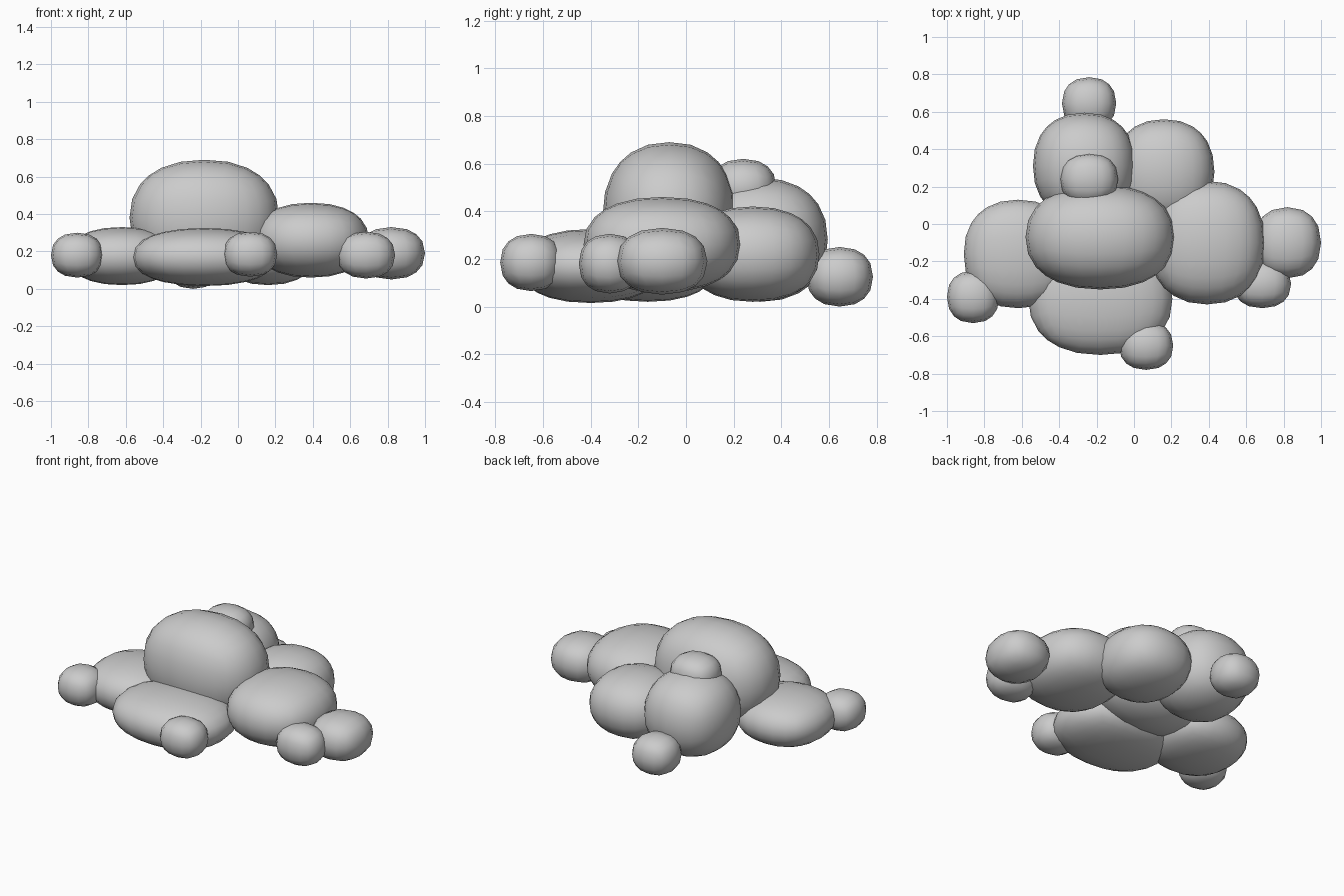
import bpy, bmesh
from mathutils import Vector

if "Cube" in bpy.data.objects:
    bpy.data.objects.remove(bpy.data.objects["Cube"], do_unlink=True)

grey = bpy.data.materials.new("soft grey")
grey.use_nodes = True
COLOUR = (0.6, 0.6, 0.6, 1)
grey.diffuse_color = COLOUR
grey.node_tree.nodes["Principled BSDF"].inputs["Base Color"].default_value = COLOUR


def puff(name, centre, radii, cuts=5, power=2.25):
    """Slightly boxy rounded blob made from a subdivided cube."""
    bm = bmesh.new()
    bmesh.ops.create_cube(bm, size=2)
    bmesh.ops.subdivide_edges(bm, edges=bm.edges[:], cuts=cuts, use_grid_fill=True)
    for v in bm.verts:
        length = sum(abs(c) ** power for c in v.co) ** (1 / power)
        v.co = Vector(c / length * r for c, r in zip(v.co, radii))
    mesh = bpy.data.meshes.new(name)
    bm.to_mesh(mesh)
    bm.free()
    mesh.materials.append(grey)
    mesh.shade_smooth()
    obj = bpy.data.objects.new(name, mesh)
    obj.location = centre
    bpy.context.collection.objects.link(obj)
    return obj


# Large puffs
puff("main_dome", (-0.18, -0.07, 0.38), (0.40, 0.28, 0.31))
puff("left_puff", (0.39, -0.10, 0.26), (0.31, 0.33, 0.20))
puff("right_puff", (-0.62, -0.16, 0.175), (0.29, 0.29, 0.155))
puff("front_puff", (-0.18, -0.40, 0.17), (0.385, 0.30, 0.155))
puff("back_right_puff", (-0.265, 0.31, 0.28), (0.275, 0.285, 0.26))
puff("back_left_puff", (0.16, 0.28, 0.22), (0.27, 0.28, 0.20))

# Small puffs around the rim and on top
puff("top_bump", (-0.24, 0.24, 0.50), (0.155, 0.14, 0.12), cuts=3)
puff("right_bump", (-0.86, -0.39, 0.18), (0.14, 0.14, 0.12), cuts=3)
puff("front_bump", (0.065, -0.65, 0.185), (0.145, 0.13, 0.12), cuts=3)
puff("left_bump", (0.82, -0.10, 0.19), (0.18, 0.19, 0.14), cuts=3)
puff("left_front_bump", (0.685, -0.32, 0.18), (0.155, 0.13, 0.125), cuts=3)
puff("back_bump", (-0.24, 0.645, 0.125), (0.145, 0.14, 0.125), cuts=3)
